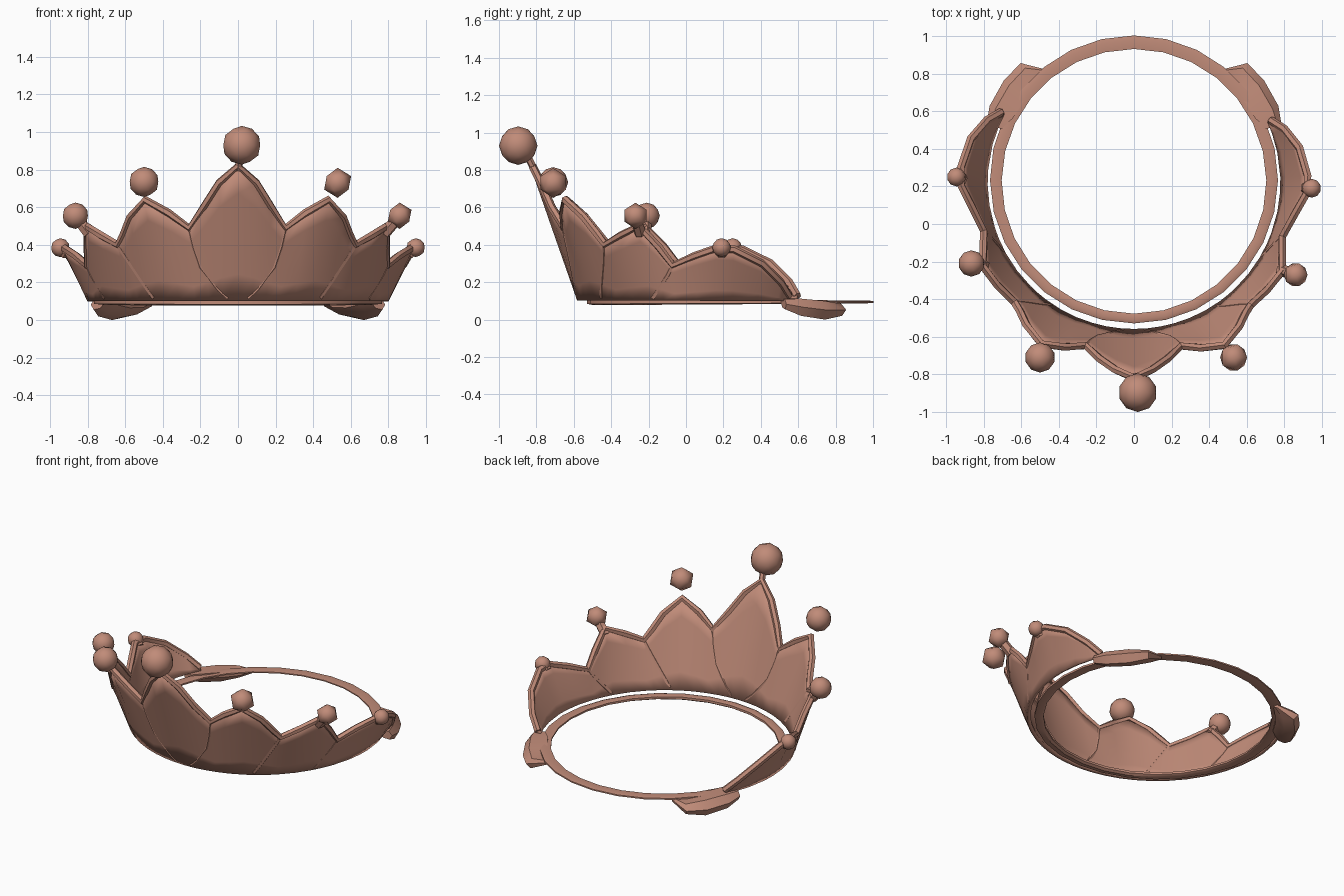
import bpy, bmesh
from math import sin, cos, radians, pi

if "Cube" in bpy.data.objects:
    bpy.data.objects.remove(bpy.data.objects["Cube"])

# One rose metal for everything
metal = bpy.data.materials.new("rose_metal")
metal.use_nodes = True
colour = (0.53, 0.26, 0.19, 1)
metal.diffuse_color = colour
metal.node_tree.nodes["Principled BSDF"].inputs["Base Color"].default_value = colour

CENTRE_Y = 0.22
BASE_R, BASE_Z = 0.79, 0.105


def polar(angle, r, z):
    """Point at an angle from the front, around the ring axis."""
    a = radians(angle)
    return (r * sin(a), CENTRE_Y - r * cos(a), z)


def finish(name, bm, angle=40):
    bmesh.ops.recalc_face_normals(bm, faces=bm.faces)
    mesh = bpy.data.meshes.new(name)
    bm.to_mesh(mesh)
    bm.free()
    obj = bpy.data.objects.new(name, mesh)
    bpy.context.collection.objects.link(obj)
    mesh.materials.append(metal)
    select(obj)
    bpy.ops.object.shade_smooth_by_angle(angle=radians(angle))
    return obj


def select(obj):
    bpy.ops.object.select_all(action='DESELECT')
    obj.select_set(True)
    bpy.context.view_layer.objects.active = obj


def loft(name, sections, closed=False):
    """Skin closed cross-sections into a solid."""
    bm = bmesh.new()
    rows = [[bm.verts.new(p) for p in s] for s in sections]
    n = len(rows[0])
    for i in range(len(rows) if closed else len(rows) - 1):
        a, b = rows[i], rows[(i + 1) % len(rows)]
        for j in range(n):
            k = (j + 1) % n
            bm.faces.new((a[j], a[k], b[k], b[j]))
    if not closed:
        bm.faces.new(rows[0])
        bm.faces.new(rows[-1])
    return finish(name, bm)


def tube(name, points, radius):
    """Rounded bead along a path."""
    curve = bpy.data.curves.new(name, 'CURVE')
    curve.dimensions = '3D'
    curve.bevel_depth = radius
    curve.bevel_resolution = 1
    curve.use_fill_caps = True
    spline = curve.splines.new('POLY')
    spline.points.add(len(points) - 1)
    for sp, p in zip(spline.points, points):
        sp.co = (*p, 1)
    curve.materials.append(metal)
    obj = bpy.data.objects.new(name, curve)
    bpy.context.collection.objects.link(obj)
    select(obj)
    bpy.ops.object.convert(target='MESH')
    bpy.ops.object.shade_smooth_by_angle(angle=radians(50))


# Scalloped rim of one half: angle, radius, height
half_rim = [
    (0, 1.04, .82), (5.7, 1.0, .73), (11, .955, .6), (16.6, .905, .49),
    (23, .95, .57), (29.9, .99, .64), (37, .95, .55), (41.5, .915, .46),
    (45, .9, .4), (53, .91, .45), (61, .92, .5), (67, .87, .39),
    (72, .84, .29), (81, .87, .34), (89, .92, .38), (95, .925, .375),
    (105, .9, .3), (113, .85, .2), (118, .8, .125)]
SIDES = (("right", -1, 1.0), ("left", 1, 0.97))
rim = [(-a, r, z) for a, r, z in reversed(half_rim)]
rim += [(a * .97, r, z) for a, r, z in half_rim[1:]]


def wall_point(angle, t):
    """Point on the flared wall, t running from base to rim."""
    for (a0, r0, z0), (a1, r1, z1) in zip(rim, rim[1:]):
        if a0 <= angle <= a1:
            f = (angle - a0) / (a1 - a0)
            r, z = r0 + (r1 - r0) * f, z0 + (z1 - z0) * f
            return polar(angle, BASE_R + (r - BASE_R) * t, BASE_Z + (z - BASE_Z) * t)


# Flared wall of petals
bm = bmesh.new()
ROWS = 5
columns = [[bm.verts.new(wall_point(a, j / ROWS)) for j in range(ROWS + 1)] for a, r, z in rim]
for left, right in zip(columns, columns[1:]):
    for j in range(ROWS):
        bm.faces.new((left[j], right[j], right[j + 1], left[j + 1]))
wall = finish("petal_wall", bm)
solid = wall.modifiers.new("thickness", 'SOLIDIFY')
solid.thickness = 0.025
solid.offset = 0

# Beaded edge, and the petal edges folding down to the base
tube("petal_rim", [polar(*p) for p in rim], 0.022)
folds = {
    "front_petal_fold": [(16.6, 1), (15.5, .7), (13.5, .4), (7.5, .1), (4, .02)],
    "side_petal_front_fold": [(45, 1), (42, .6), (38, .25), (34, .03)],
    "side_petal_back_fold": [(72, 1), (69.5, .55), (62, .03)]}
for name, path in folds.items():
    for side, sign, stretch in SIDES:
        tube(side + "_" + name, [wall_point(sign * a * stretch, t) for a, t in path], 0.016)

# Thin head ring, flatter towards the back
sections = []
SEGMENTS = 28
for i in range(SEGMENTS):
    a = 360 * i / SEGMENTS
    back = (1 - cos(radians(a))) / 2
    w, h = 0.026 + 0.01 * back, 0.017 - 0.009 * back
    profile = [(-w, -h * .4), (-w * .4, -h), (w, -h * .6), (w, h * .5), (w * .3, h), (-w, h * .5)]
    section = [polar(a, .735 + dr, .094 + dz) for dr, dz in profile]
    sections.append([(x, y + .012, z) for x, y, z in section])
loft("head_ring", sections, closed=True)

# Plank-like end pads: angle, inner and outer radius, bottom and top
pad = [(112, .76, .845, .055, .11), (118, .73, .87, .02, .112), (128, .73, .88, .0, .1),
       (136.5, .73, .877, .02, .085), (142, .73, .765, .07, .095)]
for side, sign, stretch in SIDES:
    sections = []
    for a, ri, ro, lo, hi in pad:
        w, mid = ro - ri, (lo + hi) / 2
        outline = [(ri, hi), (ro - w * .25, hi), (ro, mid), (ro - w * .2, lo),
                   (ri + w * .35, lo + (mid - lo) * .3), (ri, mid + .015)]
        sections.append([polar(sign * a, r, z) for r, z in outline])
    loft(side + "_end_pad", sections)

# Faceted beads over the petal tips: position, radius, subdivisions
beads = {
    "front_bead": ((.02, -.897, .93), .103, 2),
    "right_front_bead": ((-.5, -.71, .735), .08, 2),
    "left_front_bead": ((.53, -.71, .73), .08, 1),
    "right_side_bead": ((-.865, -.21, .555), .07, 2),
    "left_side_bead": ((.86, -.27, .555), .07, 1),
    "right_back_bead": ((-.945, .25, .385), .05, 2),
    "left_back_bead": ((.945, .19, .385), .05, 2)}
for name, (centre, radius, level) in beads.items():
    bm = bmesh.new()
    bmesh.ops.create_icosphere(bm, subdivisions=level, radius=radius)
    bmesh.ops.translate(bm, verts=bm.verts, vec=centre)
    finish(name, bm, 45)

# Necks carrying the beads
tube("front_neck", [polar(0, 1.03, .8), (.01, -.84, .86)], 0.02)
for side, sign, stretch in SIDES:
    for part, angle in (("side", 61), ("back", 91)):
        start = wall_point(sign * angle * stretch, .9)
        tube(side + "_" + part + "_neck", [start, beads[side + "_" + part + "_bead"][0]], 0.032)
